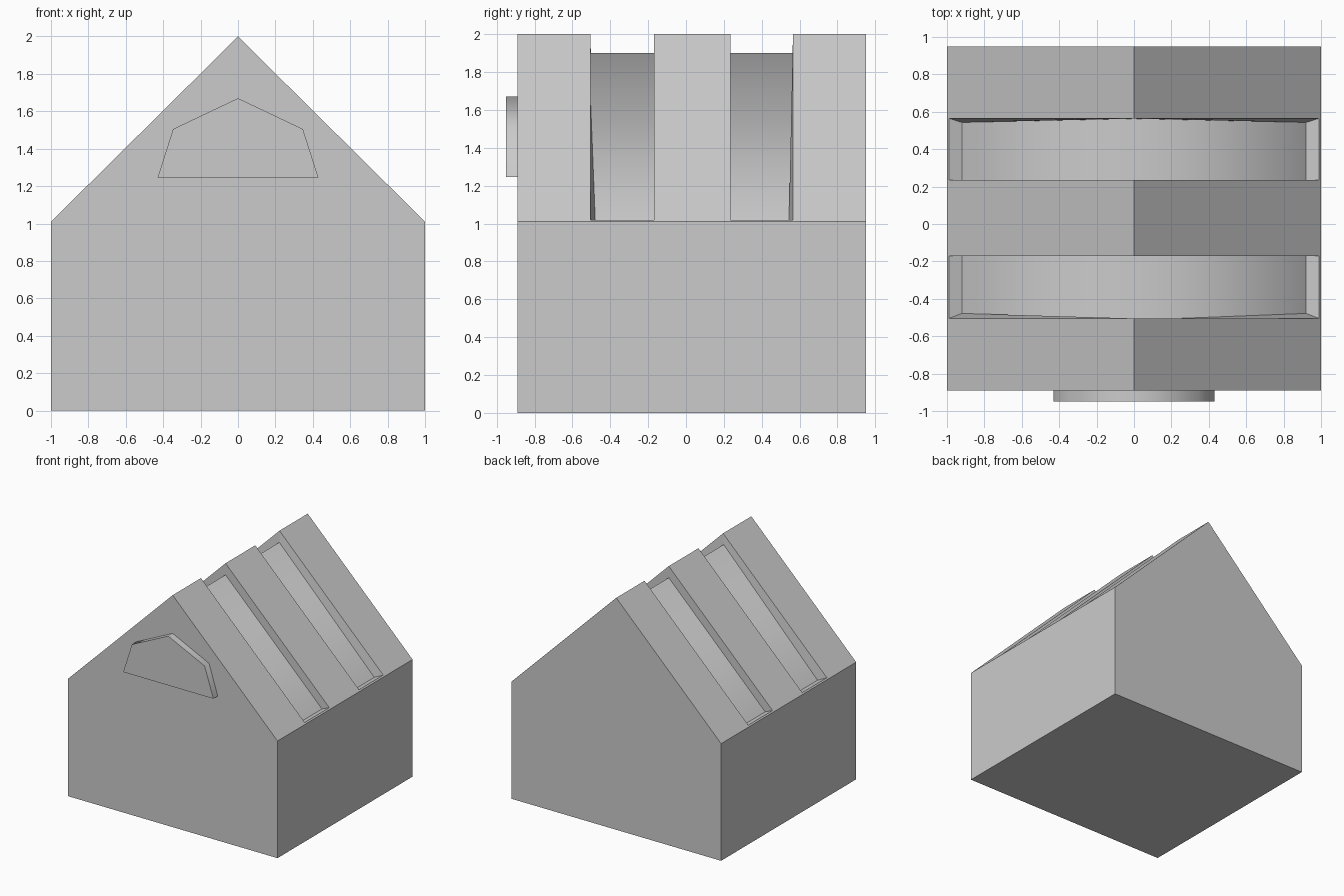
import bpy, bmesh

if "Cube" in bpy.data.objects:
    bpy.data.objects.remove(bpy.data.objects["Cube"])


def make_object(name, bm):
    bmesh.ops.recalc_face_normals(bm, faces=bm.faces)
    mesh = bpy.data.meshes.new(name)
    bm.to_mesh(mesh)
    bm.free()
    obj = bpy.data.objects.new(name, mesh)
    bpy.context.collection.objects.link(obj)
    return obj


def prism(name, profile, y0, y1, smooth=()):
    """Extrude an (x, z) outline along y; smooth lists the rounded side indices."""
    bm = bmesh.new()
    a, b = [[bm.verts.new((x, y, z)) for x, z in profile] for y in (y0, y1)]
    bm.faces.new(a)
    bm.faces.new(b)
    n = len(profile)
    for i in range(n):
        j = (i + 1) % n
        bm.faces.new((a[i], a[j], b[j], b[i])).smooth = i in smooth
    return make_object(name, bm)


def slot_cutter(name, rim, floor_end, floor_mid):
    """Cutter with straight rim on the roof and a floor whose sides are skewed."""
    bm = bmesh.new()
    sides = []
    for s in (0, 1):
        e, m, r = floor_end[s], floor_mid[s], rim[s]
        floor = [(-0.92, e, 0.99), (0, m, 1.9), (0.92, e, 0.99)]
        edge = [(-0.99, r, 1.0199), (0, r, 2.0), (0.99, r, 1.0199)]
        top = [(x, r, 2.5) for x in (-0.99, 0, 0.99)]
        sides.append([[bm.verts.new(p) for p in row] for row in (floor, edge, top)])
    a, b = sides
    for k in (0, 1):
        for i in (0, 1):
            for s in sides:
                bm.faces.new((s[k][i], s[k][i + 1], s[k + 1][i + 1], s[k + 1][i]))
        for i in (0, 2):
            bm.faces.new((a[k][i], b[k][i], b[k + 1][i], a[k + 1][i]))
    for row in (0, 2):
        for i in (0, 1):
            f = bm.faces.new((a[row][i], a[row][i + 1], b[row][i + 1], b[row][i]))
            f.smooth = row == 0
    obj = make_object(name, bm)
    obj.hide_render = True
    obj.display_type = 'WIRE'
    return obj


# Gabled house body
house = prism("house_body", [(-1, 0), (1, 0), (1, 1.01), (0, 2), (-1, 1.01)], -0.89, 0.95)

# Two recessed bands running over the roof
cutters = [
    slot_cutter("front_slot_cutter", (-0.505, -0.17), (-0.478, -0.17), (-0.514, -0.17)),
    slot_cutter("back_slot_cutter", (0.235, 0.565), (0.235, 0.543), (0.235, 0.563)),
]
for cutter in cutters:
    mod = house.modifiers.new(cutter.name, 'BOOLEAN')
    mod.operation = 'DIFFERENCE'
    mod.solver = 'EXACT'
    mod.object = cutter

# Raised gable plaque on the front wall
prism("gable_plaque",
      [(-0.43, 1.245), (0.43, 1.245), (0.347, 1.505), (0, 1.67), (-0.347, 1.505)],
      -0.95, -0.88, smooth=(1, 2, 3, 4))
